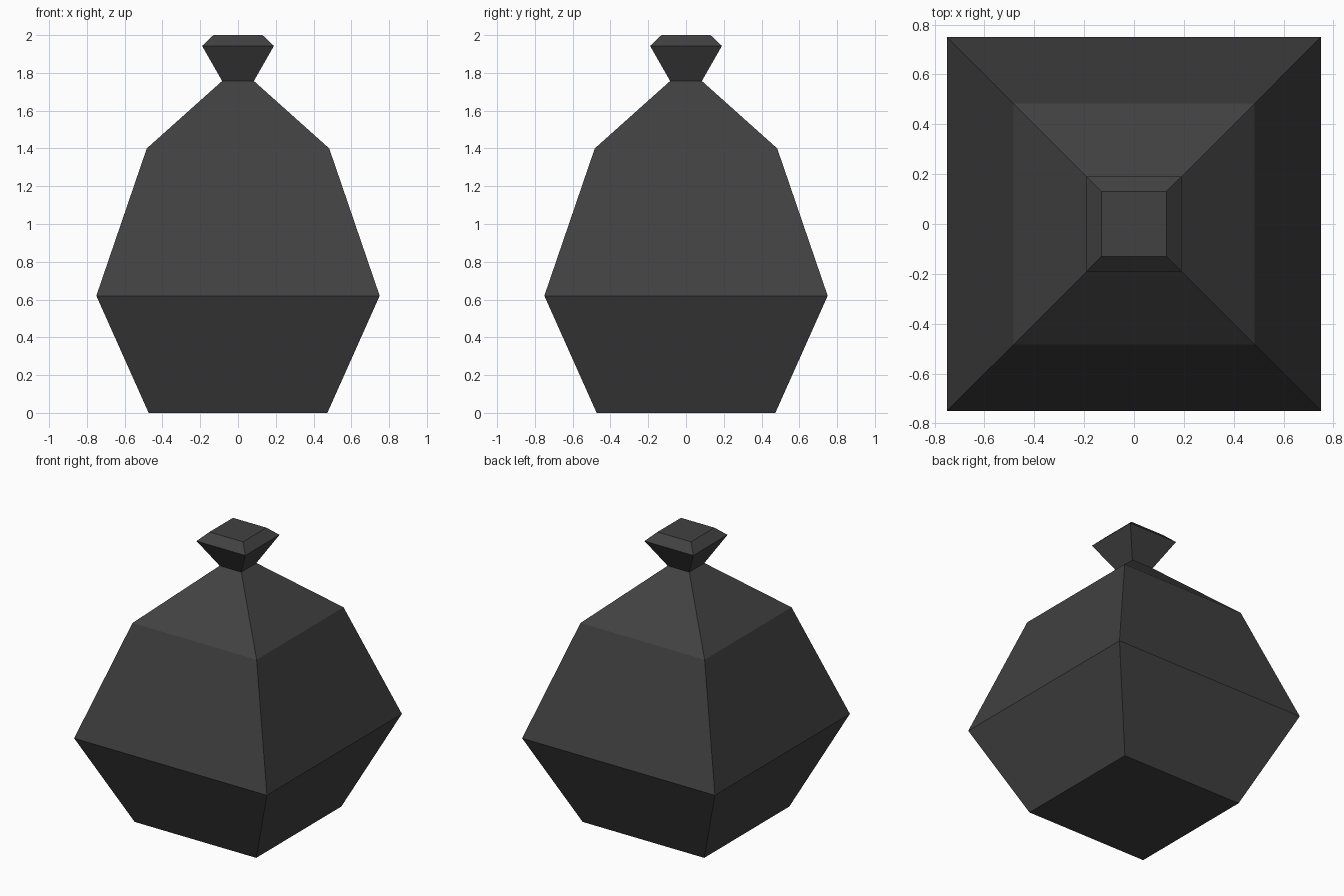
import bpy, bmesh

if "Cube" in bpy.data.objects:
    bpy.data.objects.remove(bpy.data.objects["Cube"])

mat = bpy.data.materials.new("charcoal grey")
mat.diffuse_color = (0.053, 0.053, 0.053, 1.0)
mat.use_nodes = True
mat.node_tree.nodes["Principled BSDF"].inputs["Base Color"].default_value = mat.diffuse_color


def square_loft(name, profile):
    """Closed four-sided solid through (half width, height) rings."""
    bm = bmesh.new()
    rings = [[bm.verts.new((sx * r, sy * r, z))
              for sx, sy in ((-1, -1), (1, -1), (1, 1), (-1, 1))]
             for r, z in profile]
    for low, high in zip(rings, rings[1:]):
        for i in range(4):
            j = (i + 1) % 4
            bm.faces.new((low[i], low[j], high[j], high[i]))
    bm.faces.new(rings[0][::-1])
    bm.faces.new(rings[-1])
    bmesh.ops.recalc_face_normals(bm, faces=bm.faces)
    mesh = bpy.data.meshes.new(name)
    bm.to_mesh(mesh)
    bm.free()
    mesh.materials.append(mat)
    obj = bpy.data.objects.new(name, mesh)
    bpy.context.collection.objects.link(obj)
    return obj


# Whole sack: base, wide belly, shoulders, pinched neck and gathered top
square_loft("sack", [(0.473, 0.0), (0.75, 0.62), (0.483, 1.4),
                     (0.084, 1.757), (0.19, 1.943), (0.13, 2.0)])
